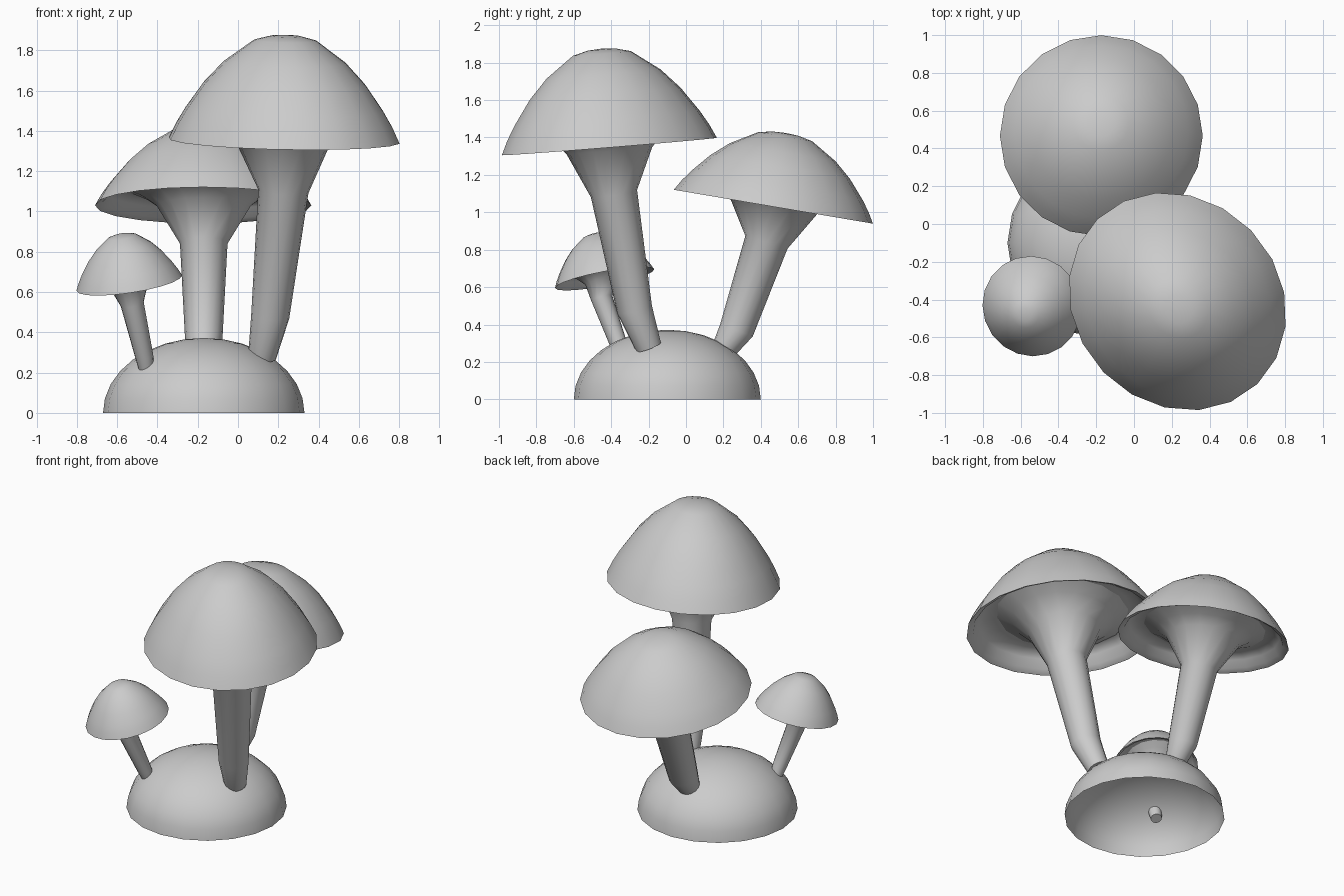
import bpy, bmesh
from math import sin, cos, pi, radians
from mathutils import Vector

if "Cube" in bpy.data.objects:
    bpy.data.objects.remove(bpy.data.objects["Cube"])


def skin(name, rings, sides, cap_start=False, cap_end=False, sharp=50):
    """Join rings of (centre, normal, rx, ry, turn) into a smooth skin."""
    bm = bmesh.new()
    loops = []
    for centre, normal, rx, ry, turn in rings:
        c, q = Vector(centre), Vector((0, 0, 1)).rotation_difference(Vector(normal))
        loop = []
        for i in range(sides):
            a = 2 * pi * i / sides
            x, y = rx * cos(a), ry * sin(a)
            p = Vector((x * cos(turn) - y * sin(turn), x * sin(turn) + y * cos(turn), 0))
            loop.append(bm.verts.new(c + q @ p))
        loops.append(loop)
    for lo, hi in zip(loops, loops[1:]):
        for i in range(sides):
            j = (i + 1) % sides
            bm.faces.new((lo[i], lo[j], hi[j], hi[i]))
    for wanted, loop in ((cap_start, loops[0]), (cap_end, loops[-1])):
        if wanted:
            bm.faces.new(loop)
    bmesh.ops.remove_doubles(bm, verts=bm.verts, dist=0.0001)
    bmesh.ops.recalc_face_normals(bm, faces=bm.faces)
    mesh = bpy.data.meshes.new(name)
    bm.to_mesh(mesh)
    bm.free()
    obj = bpy.data.objects.new(name, mesh)
    bpy.context.collection.objects.link(obj)
    bpy.ops.object.select_all(action='DESELECT')
    obj.select_set(True)
    bpy.context.view_layer.objects.active = obj
    bpy.ops.object.shade_smooth_by_angle(angle=radians(sharp))


# Cap cross-section as (share of radius, share of height): gill groove, lip, crown
CAP = [(.55, .20), (.70, .21), (.80, .21), (.88, .15), (.93, .04), (1, 0),
       (.94, .14), (.86, .29), (.70, .54), (.53, .74), (.27, .95), (.13, .99), (0, 1)]


def mushroom(name, centre, normal, rx, ry, turn, height, path):
    """path: (x, y, z, radius) points of the stem from the ground up."""
    c, n = Vector(centre), Vector(normal).normalized()
    skin(name + "_cap", [(c + n * height * h, n, rx * r, ry * r, turn) for r, h in CAP], 20)

    # Stem follows its path, then flares into the underside of the cap
    pts = [Vector(p[:3]) for p in path]
    rings = []
    for i, p in enumerate(pts):
        d = (pts[min(i + 1, len(pts) - 1)] - pts[max(i - 1, 0)]).normalized()
        if i == len(pts) - 1:
            d = n
        rings.append((p, d, path[i][3], path[i][3], 0))
    rings.append((c + n * height * .12, n, rx * .56, ry * .56, turn * 0))
    rings.append((c + n * height * .215, n, rx * .72, ry * .72, turn * 0))
    skin(name + "_stem", rings, 16, cap_start=True)


# Mound: half ellipsoid, open underneath
skin("mound", [((-.17, -.10, .372 * sin(a)), (0, 0, 1), .5 * cos(a), .5 * cos(a), 0)
               for a in [pi / 2 * k / 8 for k in range(9)]], 20)

# Tall mushroom, with a slightly oval cap
mushroom("tall_mushroom", (.23, -.41, 1.352), (.01, -.08, 1), .61, .543, radians(134), .525,
         [(.12, -.20, .28, .07), (.16, -.275, .48, .095),
          (.225, -.385, 1.10, .125), (.225, -.41, 1.33, .23)])

# Middle mushroom, leaning backward
mushroom("middle_mushroom", (-.173, .467, 1.03), (0, .17, 1), .537, .54, 0, .40,
         [(-.17, .21, .28, .07), (-.17, .27, .37, .093),
          (-.17, .43, .84, .118), (-.17, .47, 1.03, .235)])

# Small mushroom, leaning outward; its stem pokes through the mound
mushroom("small_mushroom", (-.54, -.435, .645), (-.15, -.19, 1), .265, .27, 0, .25,
         [(-.45, -.32, .19, .035), (-.465, -.355, .28, .045),
          (-.525, -.45, .54, .058), (-.54, -.445, .63, .095)])
